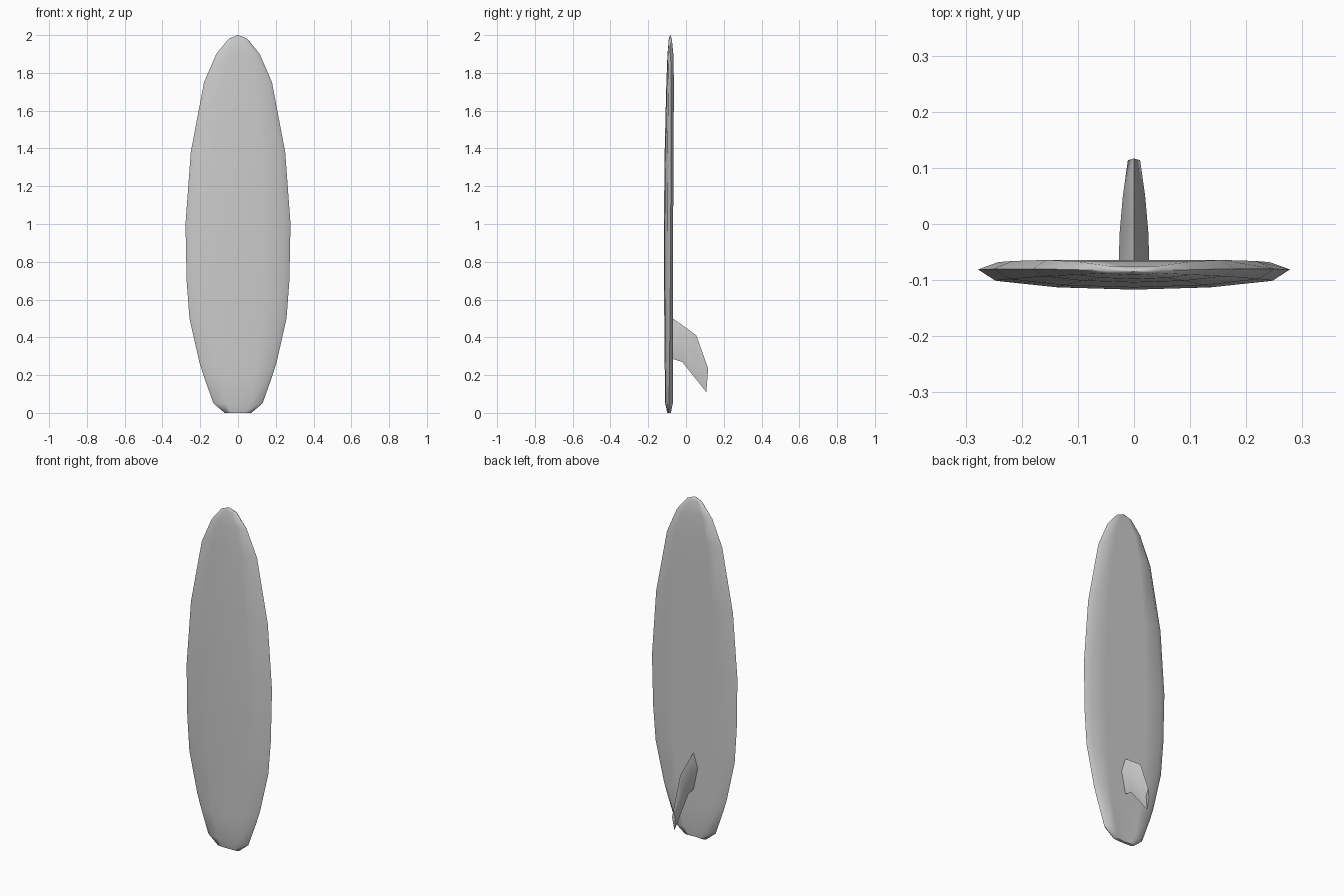
import bpy, bmesh, math

cube = bpy.data.objects.get("Cube")
if cube:
    bpy.data.objects.remove(cube)

grey = bpy.data.materials.new("board grey")
grey.use_nodes = True
colour = (0.6, 0.6, 0.6, 1)
grey.diffuse_color = colour
grey.node_tree.nodes["Principled BSDF"].inputs["Base Color"].default_value = colour


def loft(name, rings, angle):
    """Skin a list of closed rings, cap both ends and shade smooth."""
    bm = bmesh.new()
    loops = [[bm.verts.new(p) for p in ring] for ring in rings]
    for a, b in zip(loops, loops[1:]):
        for i in range(len(a)):
            j = (i + 1) % len(a)
            bm.faces.new((a[i], a[j], b[j], b[i]))
    bm.faces.new(loops[0])
    bm.faces.new(loops[-1])
    bmesh.ops.remove_doubles(bm, verts=bm.verts, dist=0.0005)
    bmesh.ops.recalc_face_normals(bm, faces=bm.faces)
    mesh = bpy.data.meshes.new(name)
    bm.to_mesh(mesh)
    bm.free()
    obj = bpy.data.objects.new(name, mesh)
    bpy.context.collection.objects.link(obj)
    mesh.materials.append(grey)
    bpy.ops.object.select_all(action='DESELECT')
    obj.select_set(True)
    bpy.context.view_layer.objects.active = obj
    bpy.ops.object.shade_smooth_by_angle(angle=math.radians(angle))
    return obj


# Board stations: height, half width, deck y, rail y, bottom y, tail channel depth
stations = [
    (0.00, 0.07, -0.099, -0.090, -0.080, 0.004),
    (0.05, 0.13, -0.110, -0.090, -0.070, 0.008),
    (0.19, 0.18, -0.112, -0.088, -0.069, 0.004),
    (0.27, 0.205, -0.113, -0.087, -0.070, 0),
    (0.50, 0.257, -0.115, -0.085, -0.070, 0),
    (0.70, 0.272, -0.117, -0.083, -0.069, 0),
    (1.00, 0.278, -0.117, -0.081, -0.068, 0),
    (1.38, 0.25, -0.113, -0.080, -0.066, 0),
    (1.75, 0.18, -0.104, -0.080, -0.064, 0),
    (1.90, 0.115, -0.098, -0.081, -0.067, 0),
    (1.98, 0.05, -0.091, -0.083, -0.075, 0),
    (2.00, 0.004, -0.085, -0.084, -0.083, 0),
]


def board_ring(z, w, deck, rail, bottom, channel):
    crown = deck + 0.45 * (rail - deck)
    half = [(0.5, deck + 0.12 * (rail - deck)), (0.89, crown),
            (1, rail), (0.87, bottom), (0.5, bottom)]
    right = [(w * u, y, z) for u, y in half]
    left = [(-x, y, z) for x, y, z in reversed(right)]
    return [(0, deck, z)] + right + [(0, bottom - channel, z)] + left


loft("board", [board_ring(*s) for s in stations], 70)

# Fin stations: leading (y, z), trailing (y, z), half thickness
fin_stations = [
    ((-0.085, 0.51), (-0.085, 0.29), 0.027),
    ((-0.020, 0.465), (-0.020, 0.27), 0.026),
    ((0.055, 0.41), (0.040, 0.195), 0.020),
    ((0.117, 0.235), (0.108, 0.11), 0.011),
]


def fin_ring(lead, trail, t):
    def at(u, x):
        return (x, lead[0] + u * (trail[0] - lead[0]), lead[1] + u * (trail[1] - lead[1]))
    return [at(0, 0), at(0.4, t), at(1, 0), at(0.4, -t)]


loft("fin", [fin_ring(*s) for s in fin_stations], 60)
